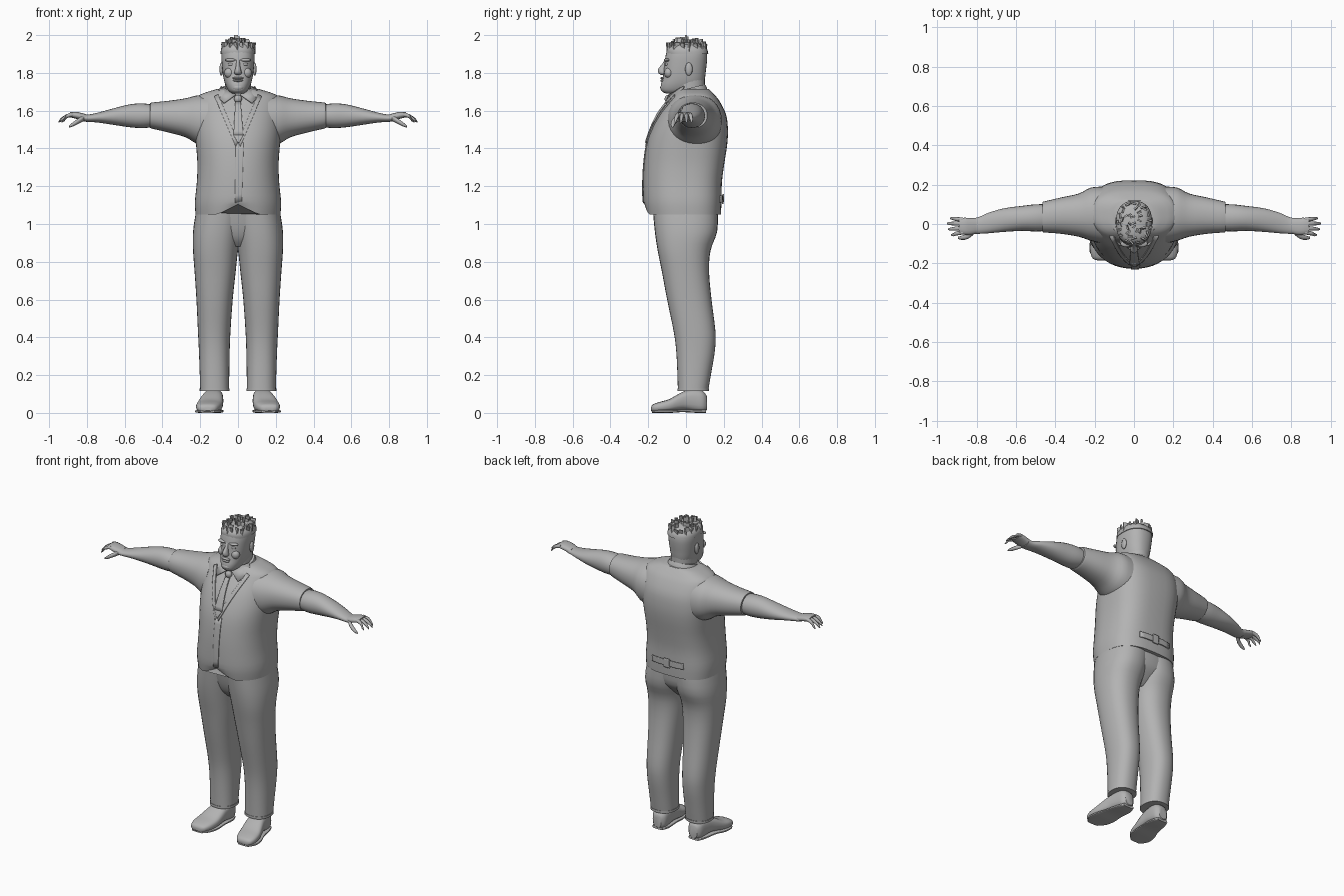
import bpy, bmesh, math, random
from mathutils import Vector, Matrix
from mathutils.bvhtree import BVHTree

random.seed(4)
grey = bpy.data.materials.new("plain grey")
grey.diffuse_color = (0.45, 0.45, 0.45, 1)


def make(name, bm, angle=40):
    bmesh.ops.recalc_face_normals(bm, faces=bm.faces)
    me = bpy.data.meshes.new(name)
    bm.to_mesh(me)
    bm.free()
    ob = bpy.data.objects.new(name, me)
    bpy.context.collection.objects.link(ob)
    me.materials.append(grey)
    bpy.ops.object.select_all(action='DESELECT')
    ob.select_set(True)
    bpy.context.view_layer.objects.active = ob
    bpy.ops.object.shade_smooth_by_angle(angle=math.radians(angle))
    return ob


def smooth_rows(rows, k):
    """Catmull-Rom interpolation between cross-section rows."""
    out = []
    for i in range(len(rows) - 1):
        p = [rows[max(i - 1, 0)], rows[i], rows[i + 1], rows[min(i + 2, len(rows) - 1)]]
        for j in range(k):
            t = j / k
            out.append([0.5 * (2 * b + (c - a) * t + (2 * a - 5 * b + 4 * c - d) * t * t
                               + (3 * b - a - 3 * c + d) * t ** 3) for a, b, c, d in zip(*p)])
    return out + [list(rows[-1])]


def loft(name, axis, rows, seg=32, n=2.2, n_pos=None, k=3, mirror=1, warp=None, angle=40):
    """rows: position along axis, then min/max of the two other axes."""
    bm = bmesh.new()
    rings = []
    for h, a0, a1, b0, b1 in smooth_rows(rows, k):
        ring = []
        for i in range(seg):
            t = 2 * math.pi * i / seg
            c, s = math.cos(t), math.sin(t)
            e = 2 / (n_pos if n_pos and s > 0 else n)
            a = (a0 + a1) / 2 + (a1 - a0) / 2 * math.copysign(abs(c) ** e, c)
            b = (b0 + b1) / 2 + (b1 - b0) / 2 * math.copysign(abs(s) ** e, s)
            co = Vector({'x': (h, a, b), 'y': (a, h, b), 'z': (a, b, h)}[axis])
            if warp:
                co = warp(co)
            co.x *= mirror
            ring.append(bm.verts.new(co))
        rings.append(ring)
    for r, q in zip(rings, rings[1:]):
        for i in range(seg):
            j = (i + 1) % seg
            bm.faces.new((r[i], r[j], q[j], q[i]))
    bm.faces.new(rings[0])
    bm.faces.new(rings[-1])
    return make(name, bm, angle)


def tube(name, pts, radii, mirror=1, seg=8):
    """Tapered limb through a few points, mostly running along x."""
    rows = [(p[0], p[1] - r, p[1] + r, p[2] - r, p[2] + r) for p, r in zip(pts, radii)]
    return loft(name, 'x', rows, seg, 2, k=2, mirror=mirror, angle=60)


def sheet(name, corners, thick, project=None, side=-1, lift=0.006, n=8):
    """Thin plate over four corners, optionally laid on a surface."""
    bm = bmesh.new()
    c = [Vector(p) for p in corners]
    grid = []
    for i in range(n + 1):
        for j in range(n + 1):
            p = c[0].lerp(c[1], i / n).lerp(c[3].lerp(c[2], i / n), j / n)
            if project:
                hit = project.ray_cast(Vector((p.x, side, p.z)), Vector((0, -side, 0)))[0]
                if hit:
                    p = hit + Vector((0, side * lift, 0))
            grid.append(bm.verts.new(p))
    for i in range(n):
        for j in range(n):
            a = i * (n + 1) + j
            bm.faces.new((grid[a], grid[a + 1], grid[a + n + 2], grid[a + n + 1]))
    ob = make(name, bm)
    m = ob.modifiers.new("thickness", 'SOLIDIFY')
    m.thickness = thick
    m.offset = 0
    return ob


def blob(name, loc, size, seg=16):
    bm = bmesh.new()
    bmesh.ops.create_uvsphere(bm, u_segments=seg, v_segments=seg // 2 + 2, radius=1,
                              matrix=Matrix.Translation(loc) @ Matrix.Diagonal((*size, 1)))
    return make(name, bm, 80)


# Vest body, with the front hem cut away at the centre
def hem(co):
    if co.y < 0 and co.z < 1.12:
        co.z += 0.055 * max(0, 1 - abs(co.x) / 0.11) * (1.12 - co.z) / 0.07
    return co


vest = loft("vest", 'z', [
    (1.05, -.225, .225, -.215, .185), (1.12, -.228, .228, -.226, .188), (1.22, -.218, .218, -.227, .19),
    (1.32, -.215, .215, -.222, .203), (1.42, -.222, .222, -.208, .218), (1.5, -.228, .228, -.183, .222),
    (1.58, -.226, .226, -.145, .212), (1.65, -.222, .222, -.095, .178), (1.685, -.20, .20, -.07, .15),
    (1.715, -.11, .11, -.05, .12)], 48, 2.2, 2.9, 3, warp=hem)
bvh = BVHTree.FromObject(vest, bpy.context.evaluated_depsgraph_get())

# Vest front: overlapping edge, neckline, tie, back strap
sheet("vest_front_edge", [(-.012, 0, 1.43), (.03, 0, 1.43), (.02, 0, 1.12), (-.016, 0, 1.11)], .006, bvh, lift=.002)
for s in (1, -1):
    sheet("neckline", [(s * .105, 0, 1.685), (s * .125, 0, 1.675), (s * .012, 0, 1.41), (0, 0, 1.435)], .008, bvh, lift=.003)
sheet("tie", [(-.014, 0, 1.645), (.014, 0, 1.645), (.028, 0, 1.47), (-.024, 0, 1.47)], .009, bvh, lift=.007)
sheet("tie_tip", [(-.024, 0, 1.47), (.028, 0, 1.47), (.006, 0, 1.43), (0, 0, 1.43)], .009, bvh, lift=.007)
blob("tie_knot", (0, -.095, 1.662), (.022, .018, .022), 10)
sheet("back_strap", [(-.11, 0, 1.15), (.11, 0, 1.15), (.11, 0, 1.115), (-.11, 0, 1.115)], .008, bvh, side=1, lift=.004)
sheet("strap_buckle", [(-.02, 0, 1.16), (.02, 0, 1.16), (.02, 0, 1.105), (-.02, 0, 1.105)], .008, bvh, side=1, lift=.008)


# Collar band and flaps
def tilt(co):
    co.z += 0.25 * co.y
    return co


loft("collar_band", 'z', [(1.65, -.105, .105, -.09, .12), (1.69, -.095, .095, -.08, .112),
                          (1.715, -.085, .085, -.07, .10)], 32, warp=tilt)
for s in (1, -1):
    sheet("collar_flap", [(s * .012, -.088, 1.685), (s * .088, -.01, 1.728),
                          (s * .118, -.04, 1.68), (s * .075, -.108, 1.64)], .009, n=2)

# Neck and head
loft("neck", 'z', [(1.64, -.075, .075, -.06, .10), (1.7, -.07, .07, -.07, .10),
                   (1.8, -.07, .07, -.07, .10)], 24)
loft("head", 'z', [
    (1.69, -.03, .03, -.105, -.02), (1.705, -.05, .05, -.13, .05), (1.735, -.066, .066, -.133, .09),
    (1.77, -.076, .076, -.124, .10), (1.81, -.082, .082, -.118, .105), (1.85, -.086, .086, -.114, .11),
    (1.89, -.088, .088, -.108, .112), (1.925, -.083, .083, -.098, .105), (1.945, -.066, .066, -.08, .085),
    (1.957, -.03, .03, -.045, .045)], 32, 2.4)

# Face
loft("nose", 'z', [(1.79, -.012, .012, -.135, -.1), (1.80, -.02, .02, -.146, -.1), (1.82, -.015, .015, -.148, -.1),
                   (1.845, -.01, .01, -.128, -.1), (1.87, -.01, .01, -.112, -.1)], 12, 2)
blob("upper_lip", (0, -.122, 1.772), (.03, .014, .007), 12)
blob("lower_lip", (0, -.122, 1.759), (.027, .014, .007), 12)
blob("chin", (0, -.117, 1.722), (.032, .02, .018), 12)
for s in (1, -1):
    blob("brow", (s * .038, -.1, 1.868), (.032, .018, .009), 12)
    blob("eye", (s * .036, -.1, 1.845), (.018, .012, .009), 12)
    blob("cheek", (s * .045, -.092, 1.8), (.028, .024, .028), 12)
    blob("ear", (s * .088, .015, 1.82), (.01, .02, .035), 12)

# Hair: close cap with short upright tufts
loft("hair_cap", 'z', [(1.9, -.092, .092, -.103, .118), (1.925, -.089, .089, -.103, .112),
                       (1.95, -.07, .07, -.085, .088), (1.963, -.03, .03, -.045, .045)], 24, 2.4)
bm = bmesh.new()
for i in range(40):
    t, r = i * 2.4, (1 if i % 2 else math.sqrt(i / 40) * .85)
    x, y = .08 * r * math.cos(t), .005 + .098 * r * math.sin(t)
    top = 1.998 - .03 * r * r - random.uniform(0, .018)
    low = 1.945 - .035 * r * r
    mat = (Matrix.Translation((x, y, (top + low) / 2)) @ Matrix.Rotation(random.uniform(0, 3), 4, 'Z')
           @ Matrix.Rotation(random.uniform(-.25, .25), 4, 'X')
           @ Matrix.Diagonal((random.uniform(.018, .03), .008, top - low, 1)))
    bmesh.ops.create_cube(bm, size=1, matrix=mat)
bmesh.ops.create_cube(bm, size=1, matrix=Matrix.Translation((-.01, 0, 1.97)) @ Matrix.Diagonal((.02, .01, .06, 1)))
make("hair_tufts", bm, 20)

# Arms, hands, legs and shoes on both sides
for s in (1, -1):
    loft("sleeve", 'x', [(.16, -.1, .19, 1.4, 1.685), (.22, -.085, .185, 1.425, 1.68), (.28, -.065, .155, 1.46, 1.665),
                         (.37, -.05, .135, 1.485, 1.652), (.455, -.043, .115, 1.505, 1.643),
                         (.465, -.04, .112, 1.51, 1.638)], 32, 2.2, mirror=s)
    loft("forearm", 'x', [(.44, -.035, .10, 1.515, 1.63), (.5, -.038, .10, 1.508, 1.638), (.57, -.035, .092, 1.512, 1.634),
                          (.66, -.04, .08, 1.525, 1.612), (.74, -.047, .057, 1.537, 1.59),
                          (.79, -.05, .035, 1.54, 1.58), (.82, -.052, .03, 1.543, 1.58)], 24, 2.1, mirror=s)
    loft("palm", 'x', [(.8, -.048, .03, 1.542, 1.58), (.83, -.055, .03, 1.55, 1.588), (.86, -.055, .032, 1.558, 1.594),
                       (.89, -.048, .03, 1.565, 1.592)], 16, 2.4, mirror=s)
    for y, tip in ((-.042, .93), (-.02, .945), (.002, .95), (.022, .935)):
        tube("finger", [(.87, y, 1.58), (.905, y * 1.15, 1.572), (tip - .012, y * 1.3, 1.553), (tip, y * 1.3, 1.54)],
             [.011, .0105, .008, .004], s)
    tube("thumb", [(.815, -.038, 1.562), (.845, -.062, 1.545), (.875, -.07, 1.527), (.895, -.07, 1.515)],
         [.016, .014, .011, .005], s)
    loft("trouser_leg", 'z', [
        (.12, .047, .2, -.043, .118), (.22, .046, .203, -.046, .135), (.33, .044, .207, -.052, .153),
        (.43, .04, .212, -.065, .156), (.6, .028, .22, -.1, .135), (.75, .012, .23, -.128, .122),
        (.86, 0, .238, -.15, .13), (.96, -.02, .238, -.165, .165), (1.07, -.04, .222, -.175, .168)], 32, 2.3, mirror=s)
    loft("trouser_cuff", 'z', [(.115, .044, .203, -.046, .122), (.13, .044, .203, -.046, .122)], 32, 2.3, k=1, mirror=s)
    loft("shoe", 'y', [(-.185, .14, .185, .012, .03), (-.175, .115, .21, .006, .045), (-.14, .095, .222, .004, .058),
                       (-.09, .083, .218, .006, .072), (-.04, .078, .203, .012, .1), (0, .078, .19, .014, .118),
                       (.05, .078, .18, .006, .125), (.09, .082, .172, .004, .115), (.11, .1, .155, .015, .09)],
         24, 2.8, mirror=s)
    loft("sole", 'y', [(-.18, .125, .2, 0, .014), (-.14, .09, .226, 0, .016), (-.08, .078, .222, 0, .016),
                       (-.02, .078, .2, .004, .018), (.06, .076, .182, 0, .018), (.105, .092, .164, 0, .018)],
         24, 4, mirror=s)

# Pelvis joining the two legs
loft("trouser_seat", 'z', [(.88, -.06, .06, -.09, .07), (.92, -.16, .16, -.125, .11), (.98, -.215, .215, -.15, .155),
                           (1.07, -.215, .215, -.17, .165)], 32, 2.4)
